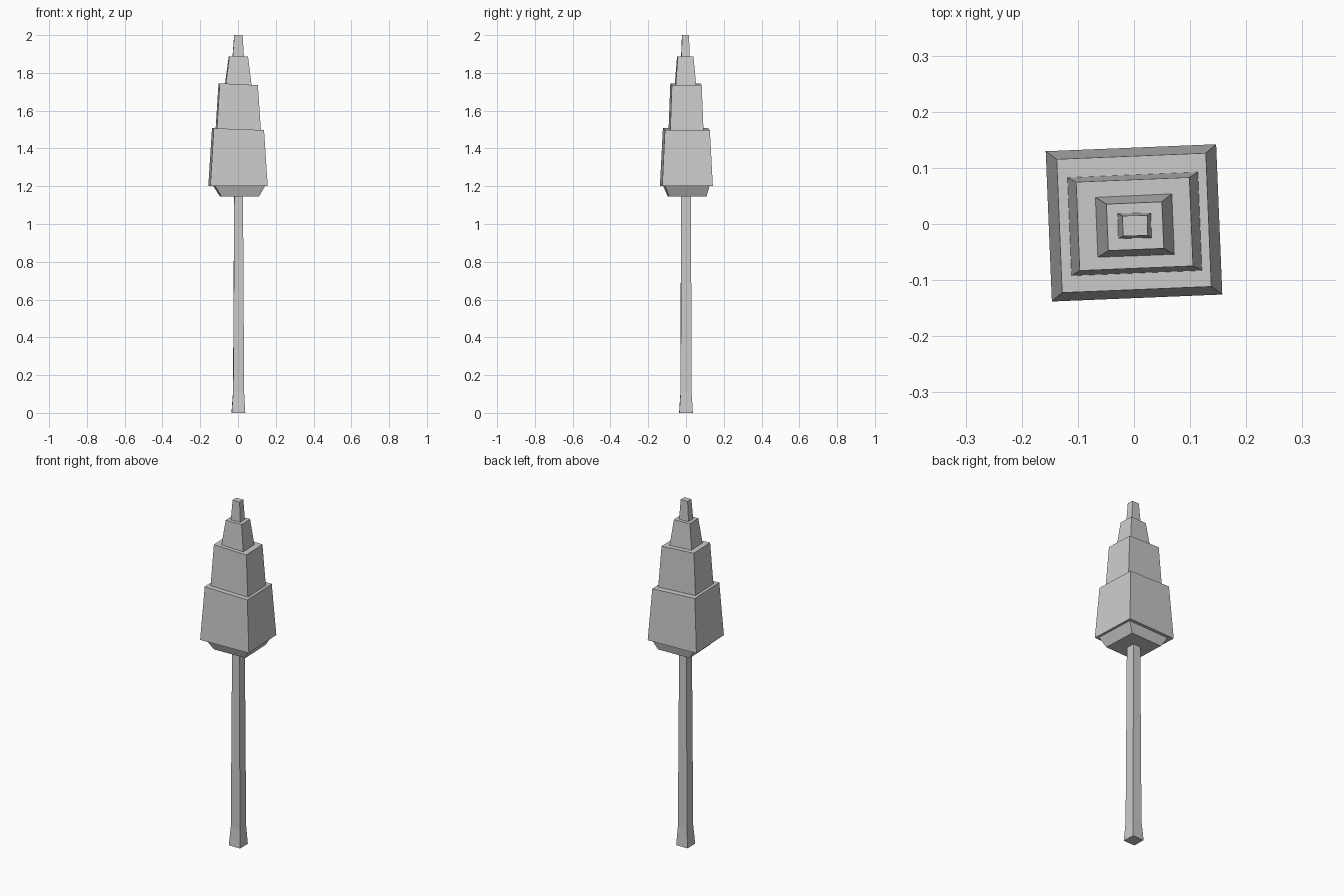
import bpy, bmesh
from math import radians
from mathutils import Matrix

cube = bpy.data.objects.get("Cube")
if cube:
    bpy.data.objects.remove(cube)

grey = bpy.data.materials.new("plain grey")
colour = (0.6, 0.6, 0.6, 1)
grey.diffuse_color = colour
grey.use_nodes = True
grey.node_tree.nodes["Principled BSDF"].inputs["Base Color"].default_value = colour


def tapered_block(name, sections, turn=2.35):
    """Closed square stack; each section is (centre x, centre y, z, half x, half y, tilt)."""
    bm = bmesh.new()
    rings = []
    for cx, cy, z, hx, hy, tilt in sections:
        spin = Matrix.Rotation(radians(turn), 3, "Z")
        ring = []
        for sx, sy in ((-1, -1), (1, -1), (1, 1), (-1, 1)):
            v = bm.verts.new(spin @ Matrix.Diagonal((hx, hy, 1)) @ Matrix.Translation((sx, sy, z)).translation)
            v.co.x += cx
            v.co.y += cy
            v.co.z -= tilt * sx
            ring.append(v)
        rings.append(ring)
    bm.faces.new(rings[0][::-1])
    bm.faces.new(rings[-1])
    for low, high in zip(rings, rings[1:]):
        for i in range(4):
            j = (i + 1) % 4
            bm.faces.new((low[i], low[j], high[j], high[i]))
    mesh = bpy.data.meshes.new(name)
    bm.to_mesh(mesh)
    bm.free()
    mesh.materials.append(grey)
    bpy.context.collection.objects.link(bpy.data.objects.new(name, mesh))


# Pole with a flared foot
tapered_block("pole", [(0.002, 0, 0, 0.036, 0.036, 0),
                       (0.003, 0, 0.11, 0.029, 0.029, 0),
                       (0.003, 0, 1.16, 0.023, 0.026, 0)], turn=1)

# Sloped collar under the head
tapered_block("collar", [(0.008, 0.006, 1.145, 0.099, 0.099, 0),
                         (0.006, 0.002, 1.2, 0.132, 0.117, 0)])

# Four stacked tapering tiers
tapered_block("lower_tier", [(0, 0.002, 1.2, 0.152, 0.134, 0),
                             (0, 0.002, 1.502, 0.133, 0.119, 0.005)])
tapered_block("middle_tier", [(0.001, 0, 1.49, 0.117, 0.088, 0),
                              (0.001, 0, 1.74, 0.101, 0.079, 0.005)])
tapered_block("upper_tier", [(0.001, -0.003, 1.73, 0.0695, 0.0545, 0),
                             (0.002, -0.004, 1.886, 0.0495, 0.0415, 0)])
tapered_block("tip", [(0.001, -0.003, 1.88, 0.03, 0.0225, 0),
                      (0.002, -0.003, 2.0, 0.022, 0.018, 0)], turn=1.5)
